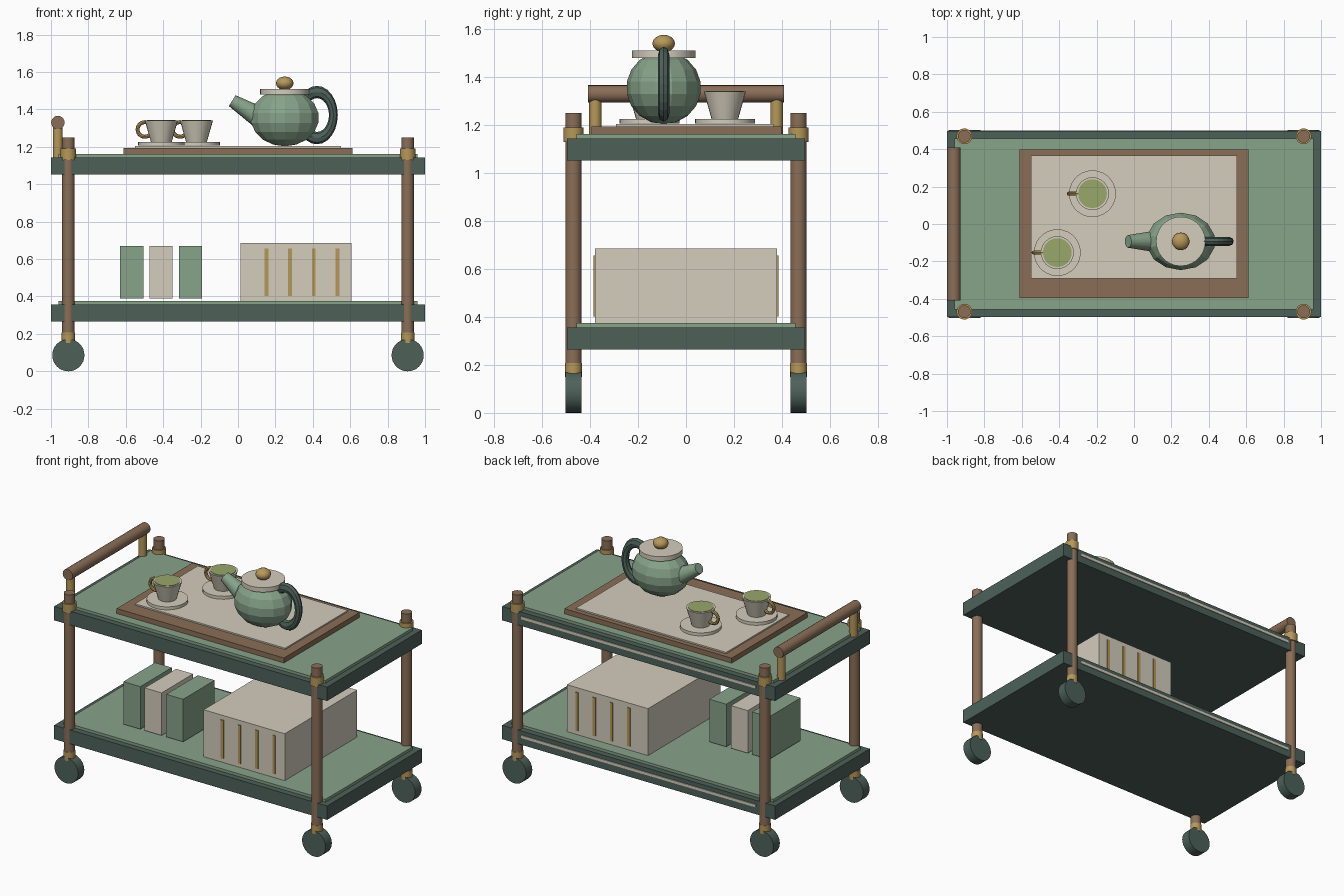
import bpy, math
from mathutils import Vector

if "Cube" in bpy.data.objects:
    bpy.data.objects.remove(bpy.data.objects["Cube"])


def lin(c):
    return c / 12.92 if c <= 0.04045 else ((c + 0.055) / 1.055) ** 2.4


def material(name, hexa):
    m = bpy.data.materials.new(name)
    rgb = [lin(int(hexa[i:i + 2], 16) / 255) for i in (0, 2, 4)]
    m.diffuse_color = (*rgb, 1)
    m.use_nodes = True
    m.node_tree.nodes["Principled BSDF"].inputs["Base Color"].default_value = m.diffuse_color
    return m


SAGE = material("sage_green", "87A38A")
TEAL = material("dark_teal", "4D6159")
CREAM = material("cream", "D3CDBC")
WOOD = material("brown_wood", "8A6E57")
BRASS = material("brass", "B6985A")
TEA = material("tea_green", "98A86A")


def finish(name, mat, smooth=False):
    ob = bpy.context.object
    ob.name = name
    ob.data.materials.append(mat)
    if smooth:
        bpy.ops.object.shade_smooth_by_angle(angle=math.radians(35))
    return ob


def box(name, mat, x, y, z):
    """Box from (min, max) ranges."""
    r = (x, y, z)
    bpy.ops.mesh.primitive_cube_add(size=1, location=[(a + b) / 2 for a, b in r])
    ob = finish(name, mat)
    ob.scale = [b - a for a, b in r]
    return ob


def rod(name, mat, p, q, r1, r2=None, sides=20):
    """Cylinder or cone between two points."""
    p, q = Vector(p), Vector(q)
    d = q - p
    bpy.ops.mesh.primitive_cone_add(
        vertices=sides, radius1=r1, radius2=r1 if r2 is None else r2,
        depth=d.length, location=(p + q) / 2,
        rotation=d.to_track_quat('Z', 'Y').to_euler())
    return finish(name, mat, True)


def ring(name, mat, loc, major, minor, stretch=1, smooth=False):
    """Upright ring in the xz plane, stretched along z."""
    bpy.ops.mesh.primitive_torus_add(
        major_radius=major, minor_radius=minor, major_segments=24,
        minor_segments=8, location=loc, rotation=(math.pi / 2, 0, 0))
    ob = finish(name, mat, smooth)
    ob.scale.y = stretch
    return ob


# Two shelves: tray slab, raised panel, pale strip along the back
for label, z in (("lower", 0.265), ("upper", 1.052)):
    box(label + "_shelf", TEAL, (-1, 1), (-0.496, 0.496), (z, z + 0.092))
    box(label + "_shelf_panel", SAGE, (-0.96, 0.96), (-0.457, 0.457), (z + 0.09, z + 0.11))
    box(label + "_back_strip", CREAM, (-0.86, 0.86), (0.494, 0.501), (z + 0.047, z + 0.065))

# Corner posts with collars, caster stems and wheels
for sx in (-1, 1):
    for sy in (-1, 1):
        x, y = sx * 0.907, sy * 0.469
        rod("post", WOOD, (x, y, 0.18), (x, y, 1.25), 0.034)
        rod("post_collar", BRASS, (x, y, 1.13), (x, y, 1.19), 0.042)
        rod("caster_stem", BRASS, (x, y, 0.15), (x, y, 0.207), 0.0355)
        rod("wheel", TEAL, (x, y - 0.033, 0.086), (x, y + 0.033, 0.086), 0.086, sides=32)

# Push handle on the left end
for sy in (-1, 1):
    rod("handle_support", BRASS, (-0.963, sy * 0.378, 1.14), (-0.963, sy * 0.378, 1.32), 0.026)
rod("push_handle", WOOD, (-0.963, -0.408, 1.33), (-0.963, 0.408, 1.33), 0.036)

# Serving tray with cloth
box("serving_tray", WOOD, (-0.613, 0.613), (-0.395, 0.398), (1.16, 1.195))
box("tray_cloth", CREAM, (-0.55, 0.55), (-0.292, 0.365), (1.19, 1.204))

# Teapot
tx, ty = 0.25, -0.093
bpy.ops.mesh.primitive_uv_sphere_add(segments=14, ring_count=9, radius=1, location=(tx, ty, 1.355))
finish("teapot_body", SAGE).scale = (0.187, 0.156, 0.152)
rod("teapot_lid", CREAM, (tx, ty, 1.479), (tx, ty, 1.51), 0.132, sides=28)
bpy.ops.mesh.primitive_uv_sphere_add(segments=16, ring_count=10, radius=1, location=(tx, ty, 1.54))
finish("lid_knob", BRASS, True).scale = (0.047, 0.047, 0.036)
rod("teapot_spout", SAGE, (0.13, ty, 1.348), (-0.031, ty, 1.447), 0.06, 0.034, 12)
ring("teapot_handle", TEAL, (0.422, ty, 1.37), 0.088, 0.0235, 1.4)

# Two cups on saucers
for x, y in ((-0.41, -0.153), (-0.222, 0.162)):
    rod("saucer", CREAM, (x, y, 1.206), (x, y, 1.226), 0.125, sides=28)
    rod("cup", CREAM, (x, y, 1.224), (x, y, 1.34), 0.055, 0.088, 24)
    rod("tea", TEA, (x, y, 1.335), (x, y, 1.343), 0.077, sides=24)
    ring("cup_handle", BRASS, (x - 0.088, y, 1.293), 0.039, 0.0105, 1.0, True)

# Storage boxes standing on the lower shelf
for x, mat in ((-0.568, SAGE), (-0.412, CREAM), (-0.254, SAGE)):
    box("small_box", mat, (x - 0.062, x + 0.062), (-0.30, 0.03), (0.388, 0.67))

# Large crate with brass slats front and back
box("crate", CREAM, (0.013, 0.608), (-0.379, 0.379), (0.37, 0.686))
for i in range(4):
    x = 0.152 + i * 0.1265
    for sy in (-1, 1):
        y = sy * 0.381
        box("crate_slat", BRASS, (x - 0.01, x + 0.01), (y - 0.004, y + 0.004), (0.402, 0.656))
